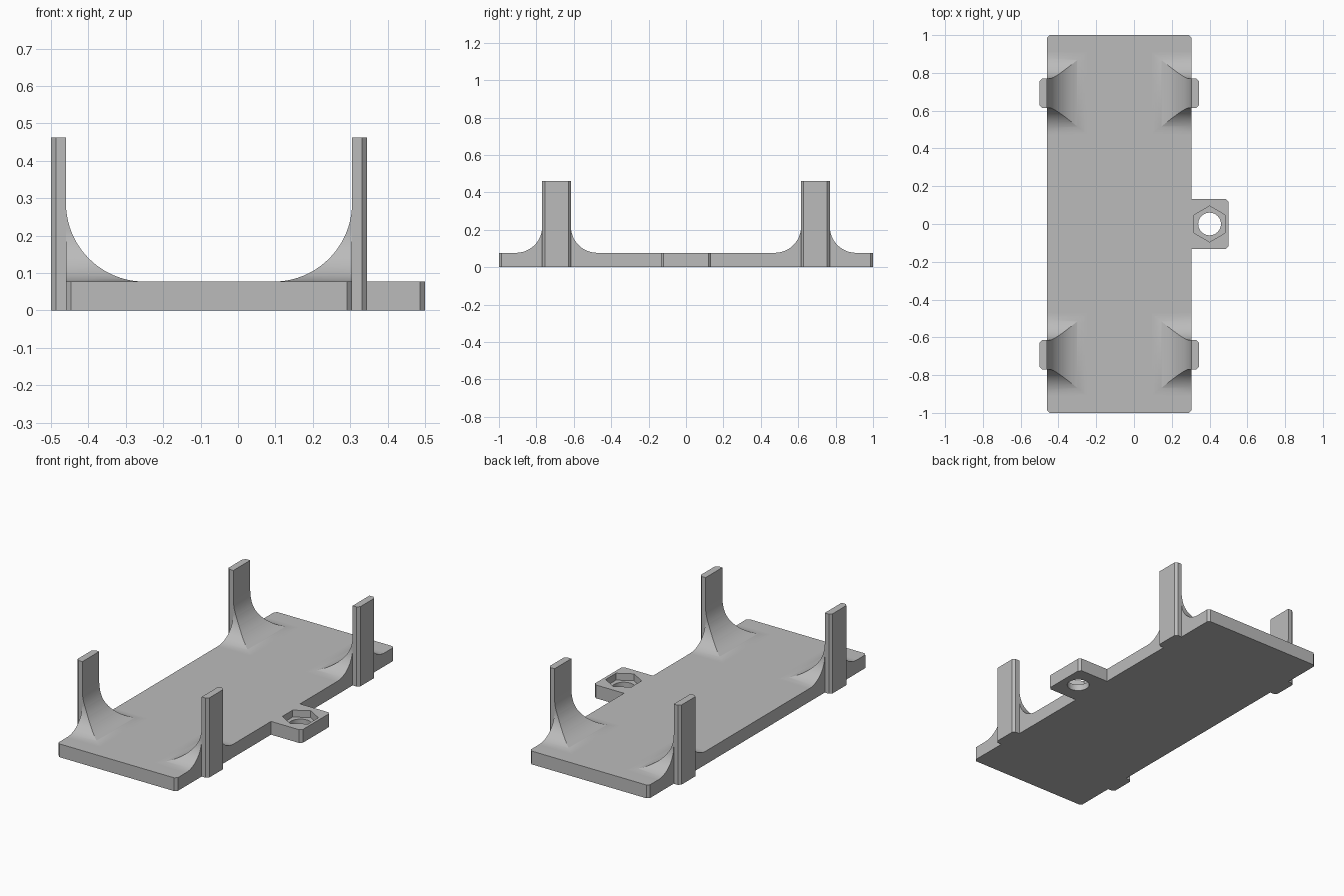
import bpy
import bmesh
from math import cos, sin, pi, radians
from mathutils import Vector

if "Cube" in bpy.data.objects:
    bpy.data.objects.remove(bpy.data.objects["Cube"], do_unlink=True)

grey = bpy.data.materials.new("plain_grey")
grey.use_nodes = True
grey.diffuse_color = (0.5, 0.5, 0.5, 1)
grey.node_tree.nodes["Principled BSDF"].inputs["Base Color"].default_value = (0.5, 0.5, 0.5, 1)

# Main dimensions
LEFT, RIGHT = -0.46, 0.305      # plate edges in x
TOP = 0.077                     # plate thickness
POST_Y, POST_HALF = 0.692, 0.077
POST_DEPTH, POST_TOP = 0.04, 0.462
CHAMFER = 0.014
BIG_R, SMALL_R = 0.21, 0.14     # inward and sideways fillet radii


def prism(name, points, axis, lo, hi):
    """Extrude a 2D outline along an axis; points fill the other two axes in order."""
    bm = bmesh.new()

    def place(p, d):
        co = list(p)
        co.insert("xyz".index(axis), d)
        return bm.verts.new(Vector(co))

    face = bm.faces.new([place(p, lo) for p in points])
    result = bmesh.ops.extrude_face_region(bm, geom=[face])
    shift = Vector([hi - lo if a == axis else 0 for a in "xyz"])
    moved = [g for g in result["geom"] if isinstance(g, bmesh.types.BMVert)]
    bmesh.ops.translate(bm, verts=moved, vec=shift)
    bmesh.ops.recalc_face_normals(bm, faces=bm.faces)
    mesh = bpy.data.meshes.new(name)
    bm.to_mesh(mesh)
    bm.free()
    mesh.materials.append(grey)
    ob = bpy.data.objects.new(name, mesh)
    bpy.context.collection.objects.link(ob)
    return ob


def boolean(ob, tool, operation):
    """Apply a boolean and remove its tool."""
    mod = ob.modifiers.new("cut", "BOOLEAN")
    mod.operation, mod.object, mod.solver = operation, tool, "EXACT"
    activate(ob)
    bpy.ops.object.modifier_apply(modifier=mod.name)
    bpy.data.objects.remove(tool, do_unlink=True)


def activate(ob):
    bpy.ops.object.select_all(action="DESELECT")
    ob.select_set(True)
    bpy.context.view_layer.objects.active = ob


def ring(cx, cy, r, n):
    return [(cx + r * sin(2 * pi * i / n), cy + r * cos(2 * pi * i / n)) for i in range(n)]


def tab_outline(x0, x1, y0, y1, c):
    """Rectangle with the two corners at x1 chamfered."""
    s = c if x1 > x0 else -c
    return [(x0, y0), (x1 - s, y0), (x1, y0 + c), (x1, y1 - c), (x1 - s, y1), (x0, y1)]


def concave(x, r, sign, steps=20):
    """Quarter arc from a wall at x down to the plate, opening toward sign."""
    return [(x + sign * r * (1 - cos(a)), TOP + r * (1 - sin(a)))
            for a in (i * pi / 2 / steps for i in range(steps + 1))]


# Base plate with chamfered corners
c = CHAMFER
prism("base_plate", [(LEFT + c, -1), (RIGHT - c, -1), (RIGHT, c - 1), (RIGHT, 1 - c),
                     (RIGHT - c, 1), (LEFT + c, 1), (LEFT, 1 - c), (LEFT, c - 1)], "z", 0, TOP)

# Mounting tab with a screw hole and hexagonal nut pocket
tab = prism("mounting_tab", tab_outline(RIGHT, 0.5, -0.133, 0.133, c), "z", 0, TOP)
boolean(tab, prism("hole_cutter", ring(0.4, 0, 0.06, 40), "z", -0.1, 0.2), "DIFFERENCE")
boolean(tab, prism("pocket_cutter", ring(0.4, 0, 0.095, 6), "z", 0.037, 0.2), "DIFFERENCE")
activate(tab)
bpy.ops.object.shade_smooth_by_angle(angle=radians(30))

# Four posts, each with a flared foot on the plate
for side, wall, inward in (("right", LEFT, 1), ("left", RIGHT, -1)):
    for end, y in (("front", -POST_Y), ("back", POST_Y)):
        y0, y1 = y - POST_HALF, y + POST_HALF
        prism(f"{end}_{side}_post",
              tab_outline(wall, wall - inward * POST_DEPTH, y0, y1, c), "z", 0, POST_TOP)

        # Foot: inward curve limited by the sideways curves
        foot = prism(f"{end}_{side}_foot",
                     concave(wall, BIG_R, inward) + [(wall, TOP)], "y", y - 0.3, y + 0.3)
        sides = ([(y0, 0.4)] + concave(y0, SMALL_R, -1) + [(y0 - SMALL_R, 0.03),
                 (y1 + SMALL_R, 0.03)] + concave(y1, SMALL_R, 1)[::-1] + [(y1, 0.4)])
        limit = prism("foot_limit", sides, "x", -0.7, 0.7)
        boolean(foot, limit, "INTERSECT")
        activate(foot)
        bpy.ops.object.shade_smooth_by_angle(angle=radians(20))
